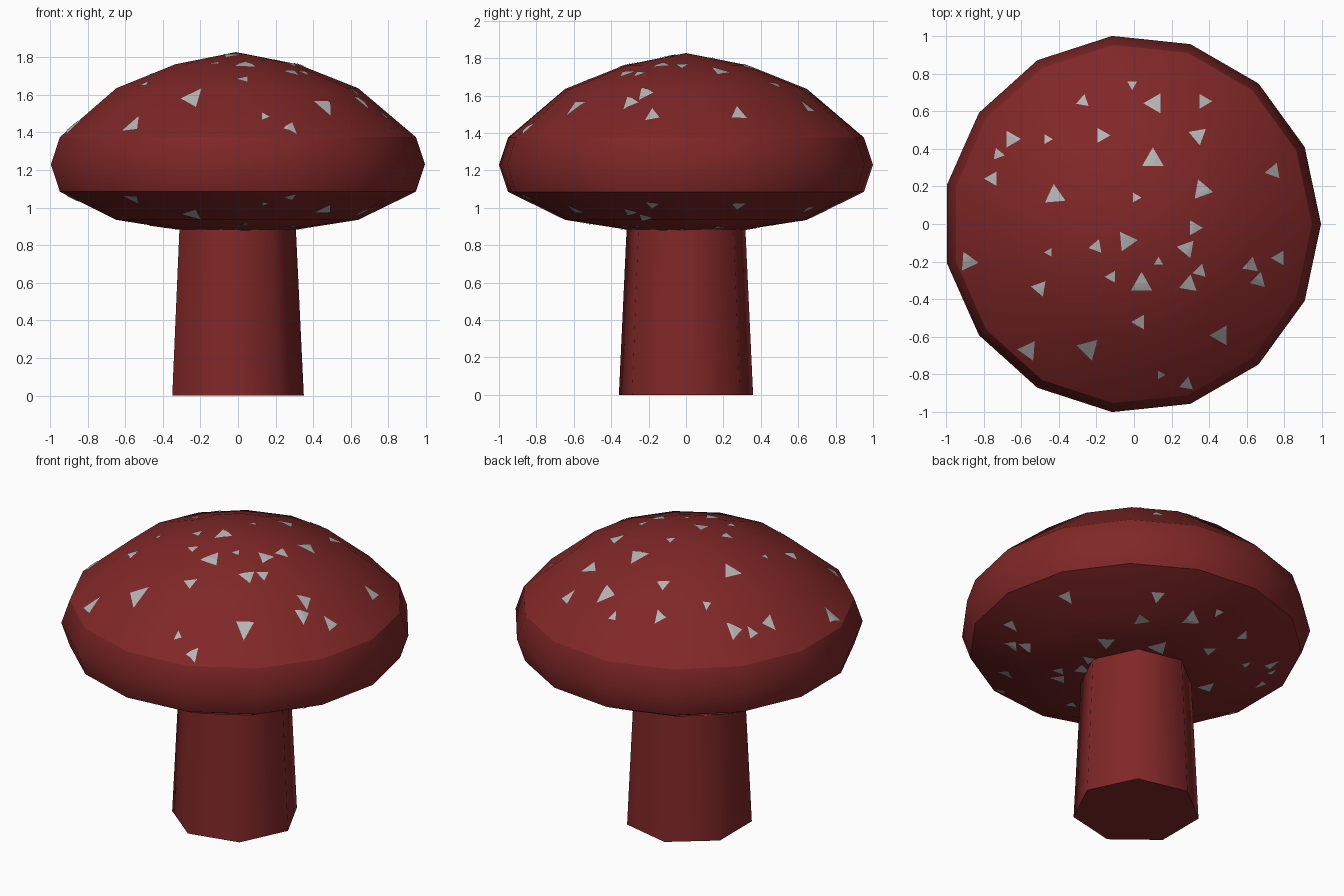
import bpy, bmesh, math, random
from mathutils import Vector
from mathutils.bvhtree import BVHTree

if "Cube" in bpy.data.objects:
    bpy.data.objects.remove(bpy.data.objects["Cube"])

random.seed(4)


def material(name, rgb):
    m = bpy.data.materials.new(name)
    m.diffuse_color = (*rgb, 1)
    m.use_nodes = True
    m.node_tree.nodes["Principled BSDF"].inputs["Base Color"].default_value = m.diffuse_color
    return m


red = material("dark red", (0.215, 0.02, 0.02))
grey = material("pale grey", (0.46, 0.46, 0.46))


def finish(bm, name, mat):
    me = bpy.data.meshes.new(name)
    bm.to_mesh(me)
    me.materials.append(mat)
    ob = bpy.data.objects.new(name, me)
    bpy.context.collection.objects.link(ob)
    return ob


def lathe(profile, sides, cx, sharp_z, ends):
    """Stack of rings (radius, z) closed by a fan point or a flat cap at each end."""
    bm = bmesh.new()
    rings = [[bm.verts.new((cx + r * math.cos(math.tau * i / sides),
                            r * math.sin(math.tau * i / sides), z))
              for i in range(sides)] for r, z in profile]
    for a, b in zip(rings, rings[1:]):
        for i in range(sides):
            j = (i + 1) % sides
            bm.faces.new((a[i], a[j], b[j], b[i]))
    for ring, z in zip((rings[0], rings[-1]), ends):
        if z is None:
            bm.faces.new(ring)
        else:
            tip = bm.verts.new((cx, 0, z))
            for i in range(sides):
                bm.faces.new((ring[i], ring[(i + 1) % sides], tip))
    bmesh.ops.recalc_face_normals(bm, faces=bm.faces)
    for f in bm.faces:
        f.smooth = True
    for e in bm.edges:
        for z in sharp_z:
            if all(abs(v.co.z - z) < 1e-4 for v in e.verts):
                e.smooth = False
    return bm


# Cap: fifteen-sided dome, rim and underside
cap = lathe([(0.33, 0.885), (0.65, 0.935), (0.957, 1.085), (1.0055, 1.23),
             (0.957, 1.375), (0.65, 1.635), (0.33, 1.762)],
            15, -0.011, (1.085, 1.375), (0.868, 1.827))
tree = BVHTree.FromBMesh(cap)
finish(cap, "mushroom_cap", red)

# Stem: seven-sided, tapered
finish(lathe([(0.368, 0), (0.325, 0.9)], 7, -0.018, (0, 0.9), (None, None)),
       "mushroom_stem", red)

# Spots: x, y, width, direction of the tip in degrees
spots = [
    (-0.01, 0.74, .05, 30), (-0.27, 0.65, .065, 200), (0.11, 0.64, .10, 60),
    (0.37, 0.65, .075, 0), (-0.65, 0.45, .085, 120), (-0.46, 0.45, .05, 0),
    (-0.72, 0.37, .06, 110), (-0.75, 0.24, .075, 60), (-0.17, 0.47, .075, 0),
    (0.34, 0.47, .09, 160), (0.10, 0.34, .11, 90), (0.74, 0.28, .08, -50),
    (-0.42, 0.15, .105, 95), (0.01, 0.14, .05, 0), (0.36, 0.18, .10, 110),
    (0.32, -0.02, .075, 0), (-0.04, -0.09, .10, 125), (-0.20, -0.12, .07, 70),
    (-0.45, -0.15, .045, 60), (0.28, -0.13, .09, 170), (0.13, -0.20, .045, 90),
    (-0.88, -0.20, .095, 235), (0.62, -0.22, .08, 80), (0.77, -0.18, .075, 60),
    (0.35, -0.25, .07, 75), (-0.12, -0.28, .06, 180), (0.04, -0.32, .11, 90),
    (0.29, -0.32, .09, 80), (0.66, -0.30, .08, -45), (-0.50, -0.34, .08, 170),
    (0.03, -0.52, .075, 180), (0.46, -0.59, .10, 60), (-0.56, -0.67, .10, 55),
    (-0.24, -0.66, .11, -75), (0.14, -0.80, .045, 0), (0.28, -0.85, .07, 200)]


def lay_spots(name, side):
    """Drop small triangular plates onto the upper (+1) or lower (-1) cap."""
    bm = bmesh.new()
    n = 5
    for x, y, w, deg in spots:
        if side < 0 and math.hypot(x, y) < 0.27:
            continue        # hidden by the stem
        a = math.radians(deg)
        c = [Vector((x + w * .6 * math.cos(a + k * math.tau / 3),
                     y + w * .6 * math.sin(a + k * math.tau / 3), 0)) for k in range(3)]
        grid = {}
        for i in range(n + 1):
            for j in range(n + 1 - i):
                p = c[0] + (c[1] - c[0]) * i / n + (c[2] - c[0]) * j / n
                p.z = 3 * side
                hit, nor, _, _ = tree.ray_cast(p, Vector((0, 0, -side)))
                if hit:
                    grid[i, j] = bm.verts.new(hit + nor * 0.004)
        tris = []
        for i in range(n):
            for j in range(n - i):
                tris.append(((i, j), (i + 1, j), (i, j + 1)))
                if i + j < n - 1:
                    tris.append(((i + 1, j), (i + 1, j + 1), (i, j + 1)))
        for t in tris:
            if all(k in grid for k in t):
                vs = [grid[k] for k in t]
                bm.faces.new(vs if side > 0 else vs[::-1])
    finish(bm, name, grey)


lay_spots("upper_spots", 1)
lay_spots("underside_spots", -1)
